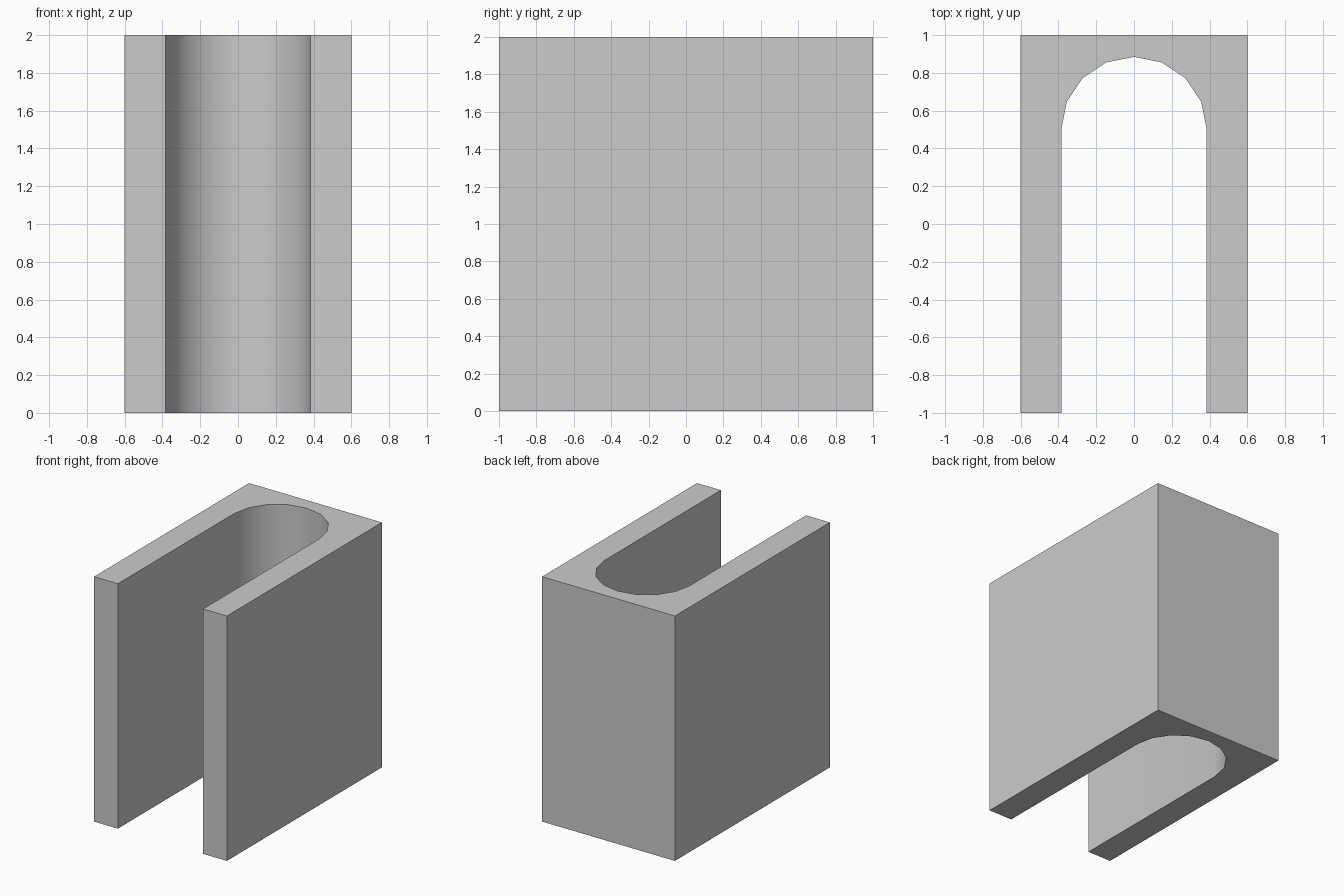
import bpy, bmesh
from math import radians, cos, sin

if "Cube" in bpy.data.objects:
    bpy.data.objects.remove(bpy.data.objects["Cube"])

HALF_W, HALF_D, HEIGHT = 0.6, 1.0, 2.0
SLOT_R, ARC_Y, ARC_SEGS = 0.385, 0.5, 8

# U-shaped plan: open at the front, rounded slot end towards the back
arc = [(SLOT_R * cos(a), ARC_Y + SLOT_R * sin(a))
       for a in (radians(180 - 180 * i / ARC_SEGS) for i in range(ARC_SEGS + 1))]
profile = ([(-HALF_W, -HALF_D), (-SLOT_R, -HALF_D)] + arc +
           [(SLOT_R, -HALF_D), (HALF_W, -HALF_D), (HALF_W, HALF_D), (-HALF_W, HALF_D)])

# Extrude the plan to full height
bm = bmesh.new()
base = bm.faces.new([bm.verts.new((x, y, 0)) for x, y in profile])
top = bmesh.ops.extrude_face_region(bm, geom=[base], use_keep_orig=True)["geom"]
bmesh.ops.translate(bm, vec=(0, 0, HEIGHT),
                    verts=[g for g in top if isinstance(g, bmesh.types.BMVert)])
bmesh.ops.recalc_face_normals(bm, faces=bm.faces)

mesh = bpy.data.meshes.new("slotted_block")
bm.to_mesh(mesh)
bm.free()
block = bpy.data.objects.new("slotted_block", mesh)
bpy.context.collection.objects.link(block)

# Smooth slot wall, crisp outer edges
bpy.context.view_layer.objects.active = block
block.select_set(True)
bpy.ops.object.shade_smooth_by_angle(angle=radians(30))
